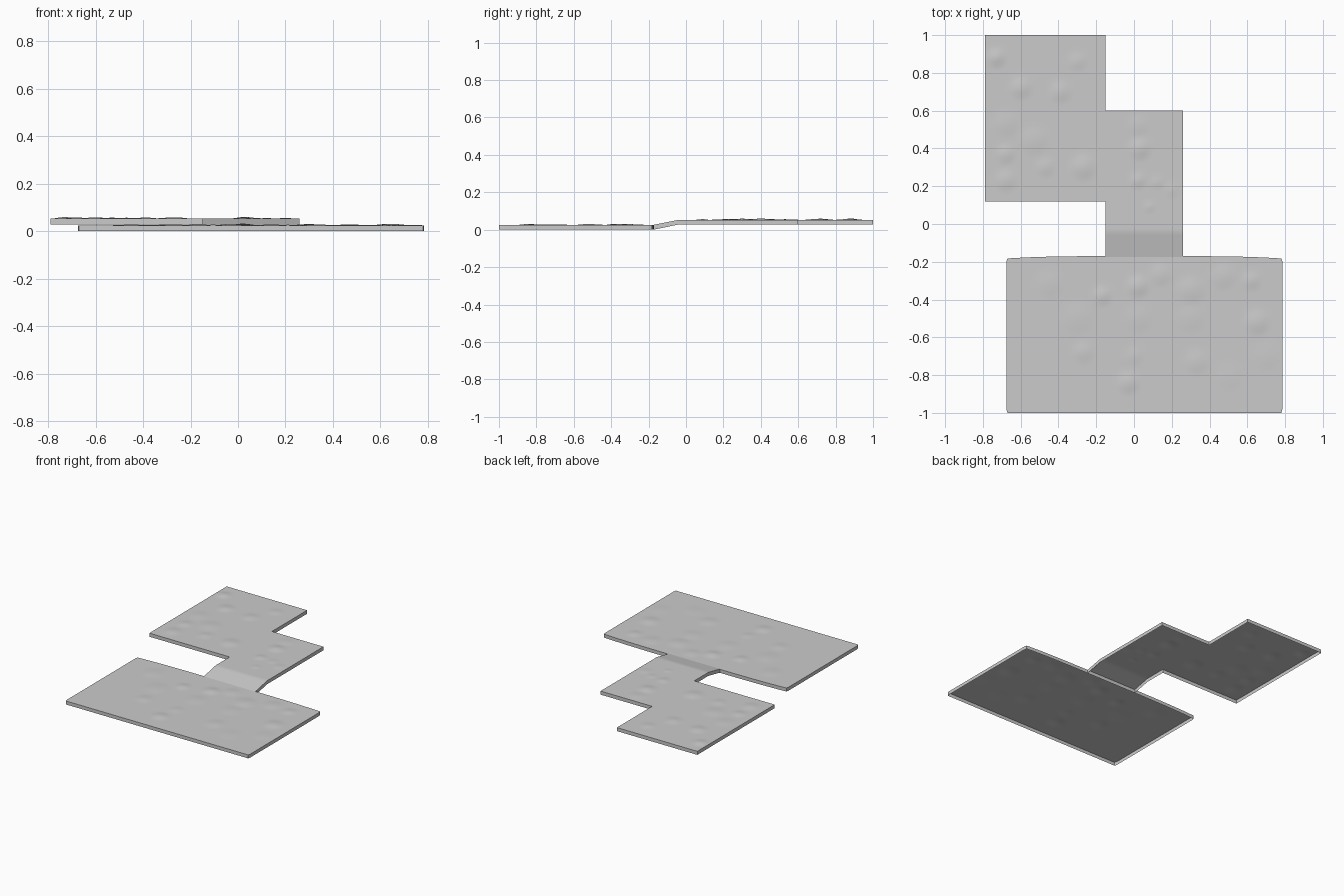
import bpy, bmesh, math

if "Cube" in bpy.data.objects:
    bpy.data.objects.remove(bpy.data.objects["Cube"])

STEP = 0.018


def lines(breaks):
    # evenly spaced grid lines passing through every break
    out = [breaks[0]]
    for a, b in zip(breaks, breaks[1:]):
        n = max(1, round((b - a) / STEP))
        out += [a + (b - a) * i / n for i in range(1, n + 1)]
    return out


def bump_height(x, y, bumps):
    h = 0
    for bx, by, r, top in bumps:
        d = math.hypot(x - bx, y - by) / r
        if d < 1:
            h = max(h, top * (1 - d * d) ** 2)
    return h


def ground_sheet(name, xb, yb, rects, base, bumps, thick, edge_shift=None, open_y=None):
    """Bumpy top surface over a set of rectangles, with a skirt and open underside."""
    bm = bmesh.new()
    xs, ys = lines(xb), lines(yb)
    verts = {}

    def vert(i, j):
        if (i, j) not in verts:
            x, y = xs[i], ys[j]
            verts[i, j] = bm.verts.new((x, y, base(y) + bump_height(x, y, bumps)))
        return verts[i, j]

    for i in range(len(xs) - 1):
        for j in range(len(ys) - 1):
            cx, cy = (xs[i] + xs[i + 1]) / 2, (ys[j] + ys[j + 1]) / 2
            if any(x0 < cx < x1 and y0 < cy < y1 for x0, y0, x1, y1 in rects):
                bm.faces.new((vert(i, j), vert(i + 1, j), vert(i + 1, j + 1), vert(i, j + 1)))
    if edge_shift:
        for v in bm.verts:
            v.co.x, v.co.y = edge_shift(v.co.x, v.co.y)

    # skirt around the outline
    rim = [e for e in bm.edges if e.is_boundary and not (
        open_y is not None and all(abs(v.co.y - open_y) < 1e-4 for v in e.verts))]
    low = bmesh.ops.extrude_edge_only(bm, edges=rim)["geom"]
    for v in [g for g in low if isinstance(g, bmesh.types.BMVert)]:
        v.co.z = max(0, base(v.co.y) - thick)
    bmesh.ops.recalc_face_normals(bm, faces=bm.faces)
    if sum(f.normal.z for f in bm.faces) < 0:
        bmesh.ops.reverse_faces(bm, faces=bm.faces)
    mesh = bpy.data.meshes.new(name)
    bm.to_mesh(mesh)
    bm.free()
    ob = bpy.data.objects.new(name, mesh)
    bpy.context.collection.objects.link(ob)
    bpy.ops.object.select_all(action='DESELECT')
    ob.select_set(True)
    bpy.context.view_layer.objects.active = ob
    bpy.ops.object.shade_smooth_by_angle(angle=math.radians(25))
    return ob


# Lower plateau: broad slab with slightly bowed back edge and clipped corners
lower_bumps = [
    (0.02, -0.33, .07, .007), (0.02, -0.5, .09, .003), (-.17, -.38, .06, .006),
    (.14, -.27, .07, .004), (.3, -.35, .09, .005), (.65, -.52, .08, .006),
    (.7, -.7, .09, .002), (.5, -.81, .09, .002), (.33, -.73, .08, .004),
    (-.03, -.84, .07, .006), (-.27, -.68, .07, .004), (-.45, -.32, .09, .003),
    (.47, -.28, .08, .004), (-.3, -.5, .1, .003), (.3, -.5, .09, .003),
    (.62, -.3, .06, .005), (.0, -.7, .06, .003)]


def bow(x, y):
    u = abs(x - 0.055) / 0.73
    if y > -0.22:
        y -= 0.013 * u ** 4 * (y + 0.22) / 0.05
    if u > 0.99 and (y < -0.995 or y > -0.19):
        x -= math.copysign(0.005, x)
    return x, y


ground_sheet("lower_plateau", [-.675, .785], [-1, -.17], [(-.675, -1, .785, -.17)],
             lambda y: 0.025, lower_bumps, 0.025, edge_shift=bow)

# Upper plateau: stepped outline with a ramp down to the lower slab
upper_bumps = [
    (-.73, .88, .06, .007), (-.6, .72, .07, .006), (-.39, .7, .07, .005),
    (-.53, .44, .09, .004), (-.27, .3, .08, .006), (-.68, .37, .06, .005),
    (-.68, .23, .07, .005), (-.47, .3, .06, .004), (-.68, .53, .08, .003),
    (-.3, .86, .06, .004), (.03, .4, .07, .007), (.02, .23, .05, .005),
    (.08, .09, .03, .004), (.2, .18, .05, .003), (.02, .52, .07, .003),
    (.12, .22, .04, .003)]


def ramp(y):
    t = min(1, max(0, (y + 0.175) / 0.135))
    return 0.0255 + 0.0275 * t


ground_sheet("upper_plateau_and_ramp", [-.79, -.15, .26], [-.175, -.04, .12, .60, 1.0],
             [(-.79, .12, -.15, 1.0), (-.15, -.175, .26, .60)],
             ramp, upper_bumps, 0.0255, open_y=-.175)
